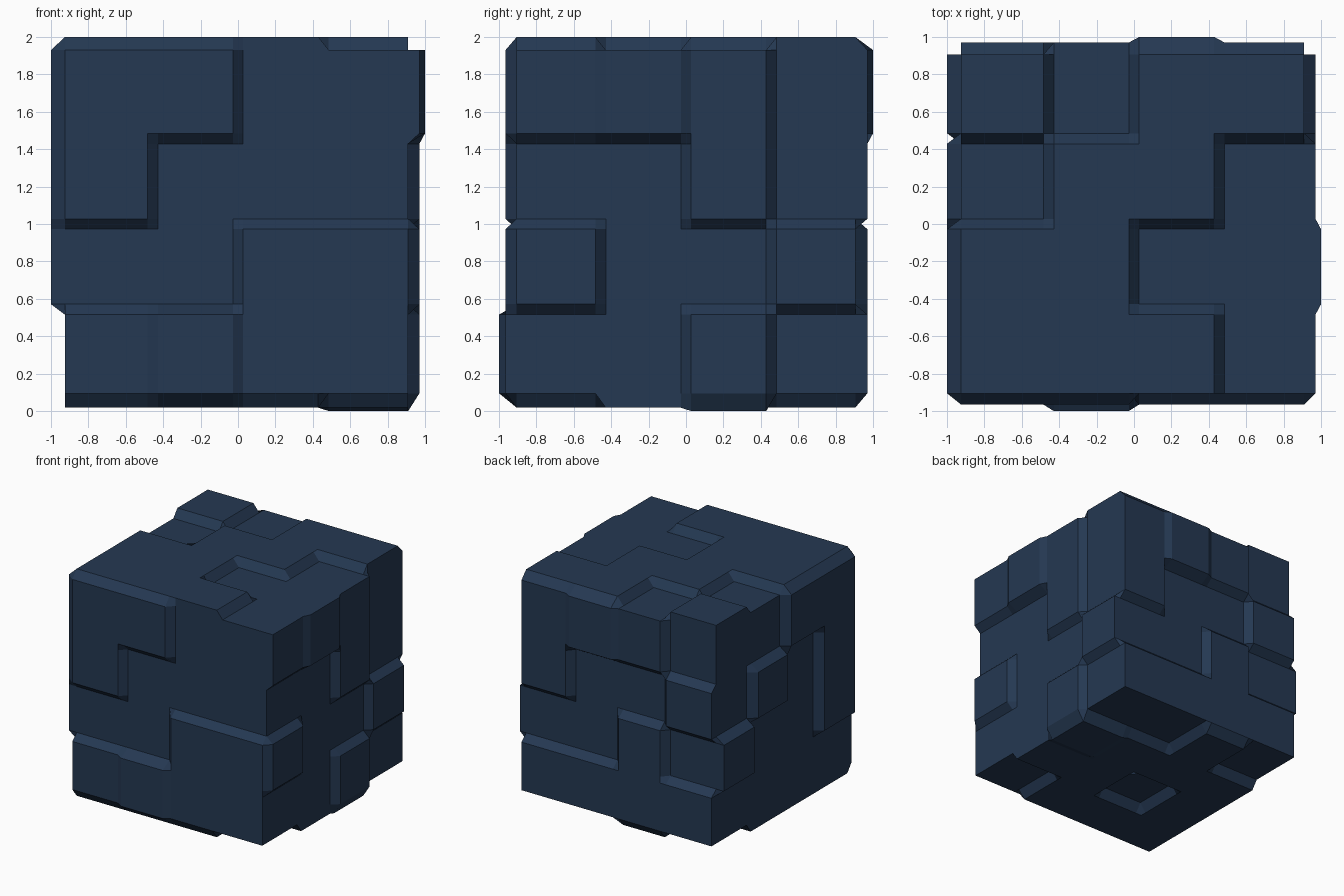
import bpy, bmesh
from math import atan2
from mathutils import Vector

if "Cube" in bpy.data.objects:
    bpy.data.objects.remove(bpy.data.objects["Cube"])

# Relief maps seen from outside each face (0 recessed, 1 raised, 2 extra raised)
# name: (normal, column direction, row direction, recessed level, raised level, rows)
X, Y, Z = Vector((1, 0, 0)), Vector((0, 1, 0)), Vector((0, 0, 1))
SIDES = {
    "front":  (-Y,  X, -Z, 0.905, 0.965, ["1100", "1000", "0011", "1211"]),
    "right":  ( X,  Y, -Z, 0.910, 0.970, ["1210", "0010", "1001", "0010"]),
    "back":   ( Y, -X, -Z, 0.905, 0.970, ["1210", "1001", "0010", "1111"]),
    "left":   (-X, -Y, -Z, 0.925, 1.000, ["0011", "0101", "1001", "0000"]),
    "top":    ( Z,  X, -Y, 0.930, 1.000, ["1011", "0110", "1100", "1110"]),
    "bottom": (-Z, -X, -Y, 0.905, 0.982, ["0010", "2111", "1101", "0111"]),
}
PITCH, GAP = 0.457, 0.028
LEVEL = {tuple(map(int, s[0])): s[3] for s in SIDES.values()}


def place(p, mid, normal, height):
    """Position of a cell corner: lattice point p (-2..2), pulled in for the slopes."""
    out = Vector()
    for a in range(3):
        if abs(normal[a]) > 0.5:
            out[a] = normal[a] * height
        elif abs(p[a]) == 2:
            key = [0, 0, 0]
            key[a] = 1 if p[a] > 0 else -1
            out[a] = key[a] * LEVEL[tuple(key)]
        else:
            out[a] = p[a] * PITCH + (GAP if mid[a] > p[a] else -GAP)
    out.z += 1.0
    return out


bm = bmesh.new()
edges, points = {}, {}

# Flat cell tops
for normal, u, d, low, high, rows in SIDES.values():
    for r, row in enumerate(rows):
        for c, ch in enumerate(row):
            height = (low, high, 1.0)[int(ch)]
            mid = normal * 2 + u * (c - 1.5) + d * (r - 1.5)
            ring = []
            for i, j in ((0, 0), (0, 1), (1, 1), (1, 0)):
                p = normal * 2 + u * (c + i - 2) + d * (r + j - 2)
                key = tuple(round(q) for q in p)
                v = bm.verts.new(place(p, mid, normal, height))
                ring.append((key, v))
                points.setdefault(key, []).append((mid, v))
            bm.faces.new([v for _, v in ring])
            for k in range(4):
                a, b = sorted((ring[k], ring[(k + 1) % 4]), key=lambda t: t[0])
                edges.setdefault((a[0], b[0]), []).append((a[1], b[1]))

# Sloped strips between neighbouring cells
for (a, b), (c, d) in edges.values():
    bm.faces.new((a, b, d, c))

# Small corner patches where cells meet
for key, items in points.items():
    out = Vector(key).normalized()
    s = out.orthogonal().normalized()
    t = out.cross(s)
    items.sort(key=lambda m: atan2((m[0] - Vector(key)).dot(t), (m[0] - Vector(key)).dot(s)))
    bm.faces.new([v for _, v in items])

bmesh.ops.remove_doubles(bm, verts=bm.verts, dist=0.0005)
bmesh.ops.recalc_face_normals(bm, faces=bm.faces)

mesh = bpy.data.meshes.new("panelled_cube")
bm.to_mesh(mesh)
bm.free()
cube = bpy.data.objects.new("panelled_cube", mesh)
bpy.context.collection.objects.link(cube)

navy = bpy.data.materials.new("dark navy")
navy.diffuse_color = (0.018, 0.040, 0.085, 1)
navy.use_nodes = True
navy.node_tree.nodes["Principled BSDF"].inputs["Base Color"].default_value = navy.diffuse_color
mesh.materials.append(navy)
